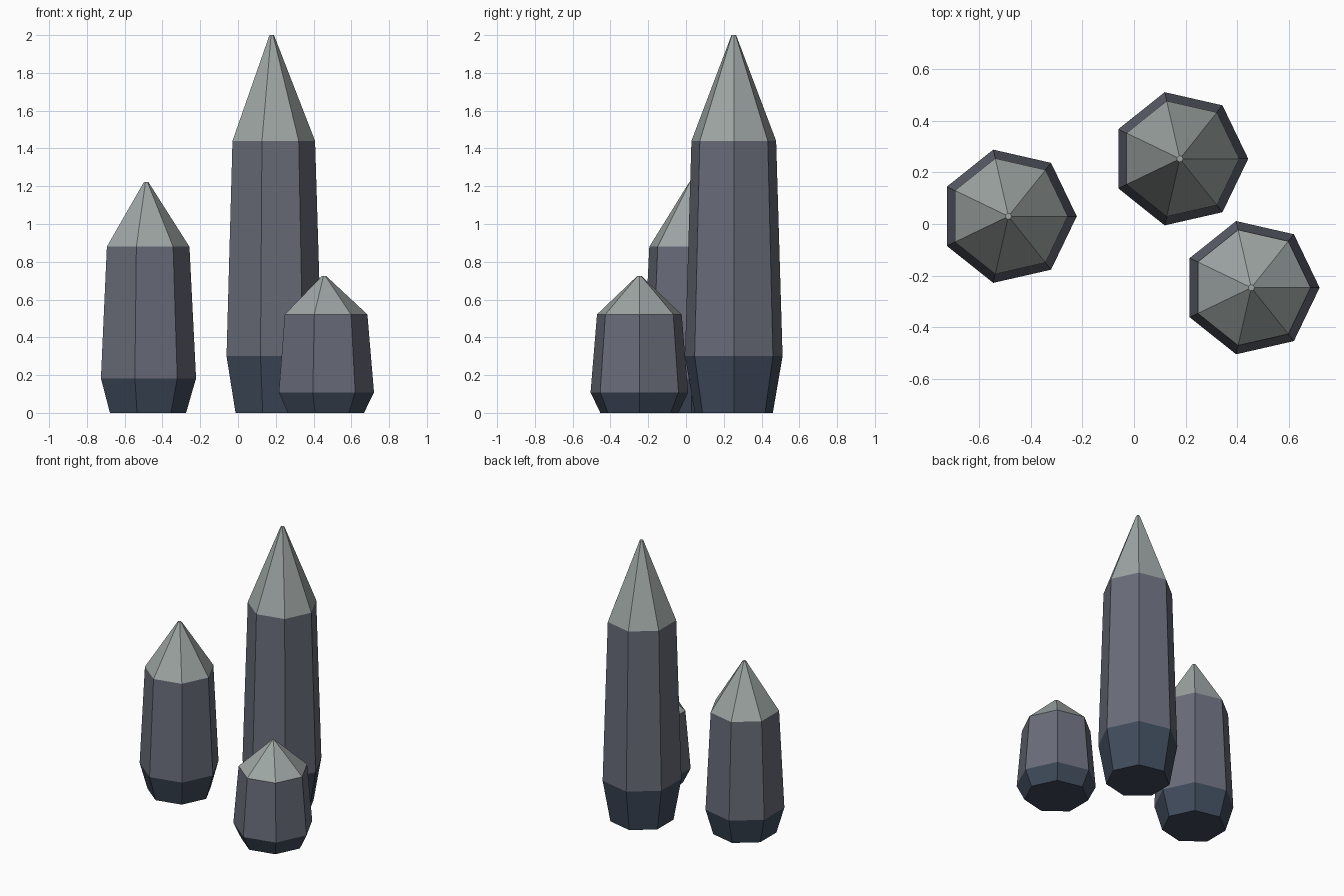
import bpy, bmesh
from math import cos, sin, tau

if "Cube" in bpy.data.objects:
    bpy.data.objects.remove(bpy.data.objects["Cube"])

SIDES = 7


def material(name, rgb):
    m = bpy.data.materials.new(name)
    m.diffuse_color = (*rgb, 1)
    m.use_nodes = True
    m.node_tree.nodes["Principled BSDF"].inputs["Base Color"].default_value = m.diffuse_color
    return m


# Colour bands from the root to the point
BANDS = [material("dark_root", (0.05, 0.07, 0.105)),
         material("slate_shaft", (0.14, 0.15, 0.19)),
         material("pale_tip", (0.34, 0.38, 0.37))]

# Shared outline: (radius, fraction of height)
PROFILE = [(0.212, 0.0), (0.265, 0.15), (0.23, 0.72), (0.0125, 1.0)]


def crystal(name, x, y, height):
    bm = bmesh.new()
    rings = [[bm.verts.new((r * cos(tau * i / SIDES), r * sin(tau * i / SIDES), f * height))
              for i in range(SIDES)] for r, f in PROFILE]
    # Side facets, one colour per band
    for band, (low, high) in enumerate(zip(rings, rings[1:])):
        for i in range(SIDES):
            j = (i + 1) % SIDES
            bm.faces.new((low[i], low[j], high[j], high[i])).material_index = band
    # Flat bottom and tiny flat point
    bm.faces.new(rings[0][::-1])
    bm.faces.new(rings[-1]).material_index = 2
    mesh = bpy.data.meshes.new(name)
    bm.to_mesh(mesh)
    bm.free()
    for m in BANDS:
        mesh.materials.append(m)
    ob = bpy.data.objects.new(name, mesh)
    ob.location = (x, y, 0)
    bpy.context.collection.objects.link(ob)


crystal("tall_crystal", 0.178, 0.253, 2.0)
crystal("medium_crystal", -0.487, 0.03, 1.222)
crystal("small_crystal", 0.455, -0.247, 0.724)
